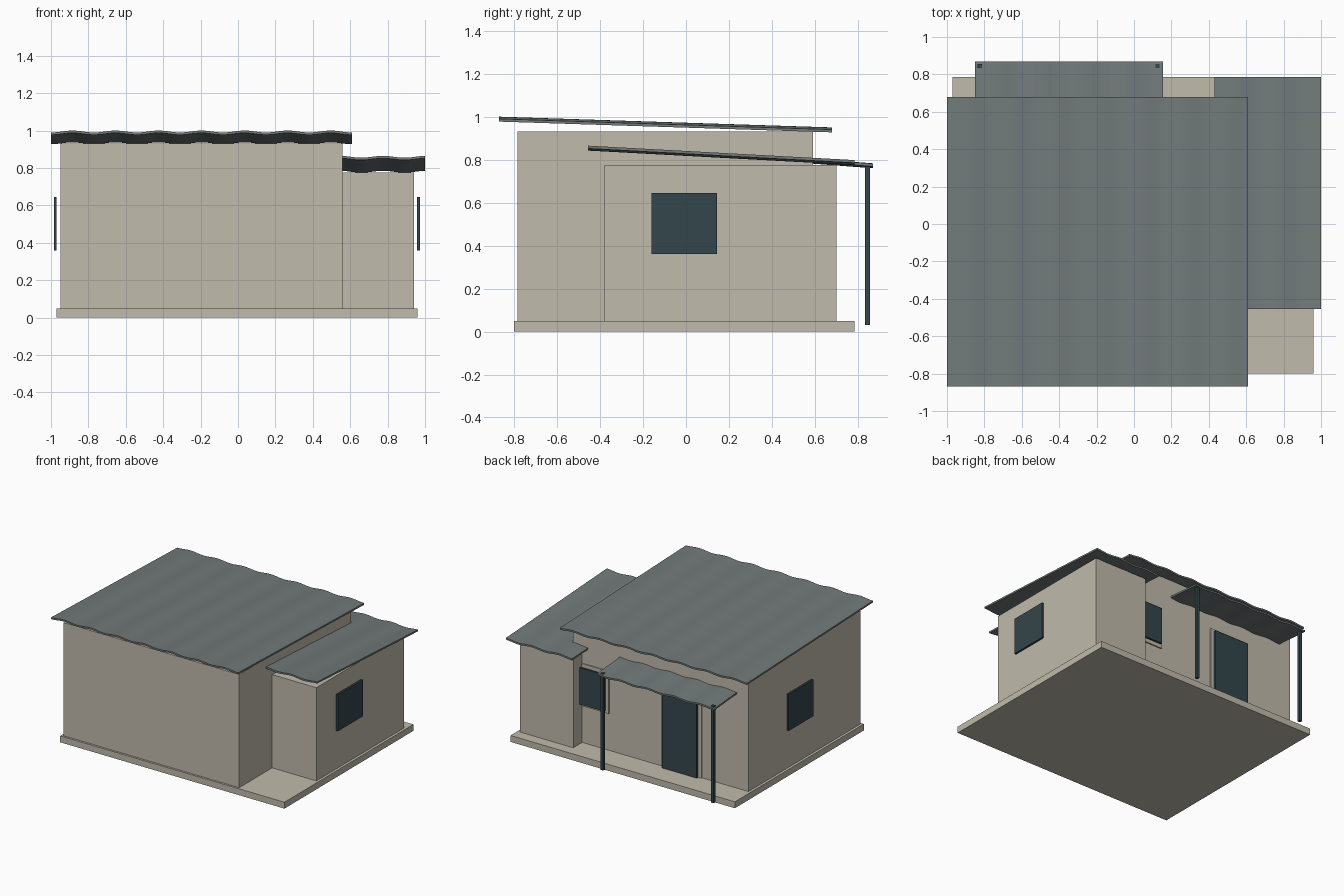
import bpy, bmesh, math

if "Cube" in bpy.data.objects:
    bpy.data.objects.remove(bpy.data.objects["Cube"])


def material(name, color):
    m = bpy.data.materials.new(name)
    m.diffuse_color = (*color, 1)
    m.use_nodes = True
    m.node_tree.nodes["Principled BSDF"].inputs["Base Color"].default_value = m.diffuse_color
    return m


PLASTER = material("sand plaster", (0.53, 0.495, 0.41))
ROOFING = material("grey metal roofing", (0.165, 0.195, 0.19))
DARK = material("dark blue grey", (0.034, 0.061, 0.070))


def finish(name, bm, mat):
    bmesh.ops.recalc_face_normals(bm, faces=bm.faces)
    mesh = bpy.data.meshes.new(name)
    bm.to_mesh(mesh)
    bm.free()
    mesh.materials.append(mat)
    ob = bpy.data.objects.new(name, mesh)
    bpy.context.collection.objects.link(ob)
    return ob


def box(name, x, y, z, mat):
    bm = bmesh.new()
    bmesh.ops.create_cube(bm, size=1)
    for v in bm.verts:
        for i, (lo, hi) in enumerate((x, y, z)):
            v.co[i] = lo if v.co[i] < 0 else hi
    return finish(name, bm, mat)


def wavy_roof(name, x, y, z, period=0.23, amp=0.005, thick=0.013):
    """Corrugated sheet; z gives the mid height of its top at y[0] and y[1]."""
    n = round((x[1] - x[0]) / period * 10)
    top, bottom = [], []
    for i in range(n + 1):
        px = x[0] + (x[1] - x[0]) * i / n
        wave = -amp * math.cos(2 * math.pi * (px - x[0]) / period)
        top.append((px, wave))
        bottom.append((px, wave - thick))
    bm = bmesh.new()
    rows = [[[bm.verts.new((px, y[k], z[k] + pz)) for px, pz in line]
             for line in (top, bottom)] for k in (0, 1)]
    (ft, fb), (bt, bb) = rows
    for i in range(n):
        for a, b in ((ft, bt), (fb, bb), (ft, fb), (bt, bb)):
            bm.faces.new((a[i], a[i + 1], b[i + 1], b[i]))
    for i in (0, n):
        bm.faces.new((ft[i], bt[i], bb[i], fb[i]))
    ob = finish(name, bm, ROOFING)
    bpy.ops.object.select_all(action='DESELECT')
    ob.select_set(True)
    bpy.context.view_layer.objects.active = ob
    bpy.ops.object.shade_smooth_by_angle(angle=math.radians(30))


# base and walls
box("floor_slab", (-0.97, 0.96), (-0.80, 0.785), (0, 0.05), PLASTER)
box("main_walls", (-0.95, 0.56), (-0.785, 0.59), (0.05, 0.93), PLASTER)
box("side_room_walls", (0.48, 0.94), (-0.38, 0.70), (0.05, 0.775), PLASTER)

# roofs, all falling towards the back
wavy_roof("main_roof", (-1.0, 0.61), (-0.87, 0.68), (0.995, 0.945))
wavy_roof("side_room_roof", (0.43, 1.0), (-0.455, 0.785), (0.86, 0.793))
wavy_roof("porch_roof", (-0.85, 0.155), (0.58, 0.87), (0.80, 0.778))

# porch posts
for side, px in (("left", -0.825), ("right", 0.125)):
    box("porch_post_" + side, (px - 0.011, px + 0.011), (0.834, 0.856), (0.03, 0.785), DARK)

# side windows, standing just off the walls
for side, x in (("left", (-0.985, -0.97)), ("right", (0.957, 0.972))):
    box("window_" + side, x, (-0.16, 0.145), (0.36, 0.645), DARK)

# back openings: a plaster surround with a dark panel in front
for name, x, z in (("door", (-0.53, -0.23), (0.055, 0.65)),
                   ("back_window", (0.267, 0.57), (0.36, 0.645))):
    box(name + "_surround", (x[0] - 0.022, x[1] + 0.022), (0.58, 0.60),
        (max(0.05, z[0] - 0.022), z[1] + 0.022), PLASTER)
    box(name + "_panel", x, (0.61, 0.625), z, DARK)
